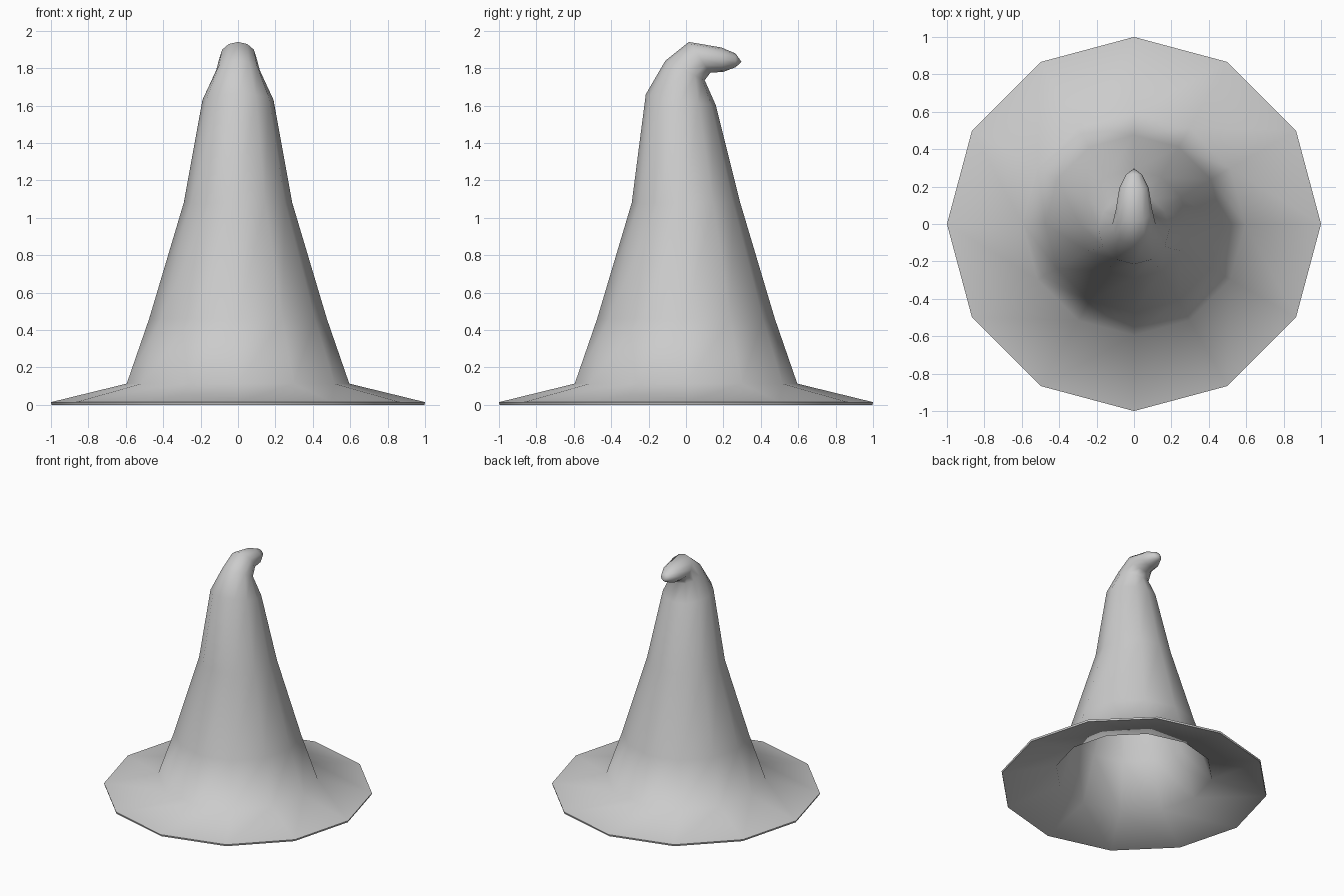
import bpy, bmesh, math

if "Cube" in bpy.data.objects:
    bpy.data.objects.remove(bpy.data.objects["Cube"])

SIDES = 12

# Rings: back-of-bend point (y, z), inner-bend point (y, z), half width in x
rings = [
    ((-1.0, 0.014), (1.0, 0.014), 1.0),       # brim edge
    ((-0.595, 0.113), (0.595, 0.113), 0.595), # brim meets cone
    ((-0.475, 0.46), (0.475, 0.46), 0.475),
    ((-0.29, 1.08), (0.29, 1.08), 0.29),
    ((-0.215, 1.66), (0.16, 1.60), 0.19),
    ((-0.11, 1.84), (0.10, 1.735), 0.117),    # start of the bend
    ((0.015, 1.94), (0.13, 1.775), 0.098),
    ((0.19, 1.91), (0.20, 1.78), 0.078),
    ((0.265, 1.878), (0.265, 1.805), 0.042),
]
tip = (0, 0.297, 1.833)

# Hat skin lofted ring by ring
bm = bmesh.new()
loops = []
for (y0, z0), (y1, z1), w in rings:
    loop = []
    for i in range(SIDES):
        a = 2 * math.pi * i / SIDES
        c, s = math.cos(a), math.sin(a)
        loop.append(bm.verts.new((w * c,
                                  (y0 + y1) / 2 + (y1 - y0) / 2 * s,
                                  (z0 + z1) / 2 + (z1 - z0) / 2 * s)))
    loops.append(loop)
for a, b in zip(loops, loops[1:]):
    for i in range(SIDES):
        j = (i + 1) % SIDES
        bm.faces.new((a[i], a[j], b[j], b[i]))

# Closed tip
t = bm.verts.new(tip)
for i in range(SIDES):
    bm.faces.new((loops[-1][i], loops[-1][(i + 1) % SIDES], t))

mesh = bpy.data.meshes.new("pointed_hat")
bm.to_mesh(mesh)
bm.free()
hat = bpy.data.objects.new("pointed_hat", mesh)
bpy.context.collection.objects.link(hat)

# Thin hollow shell, open underneath
shell = hat.modifiers.new("shell", 'SOLIDIFY')
shell.thickness = 0.0145
shell.offset = -1

bpy.context.view_layer.objects.active = hat
hat.select_set(True)
bpy.ops.object.modifier_apply(modifier=shell.name)
bpy.ops.object.shade_smooth_by_angle(angle=math.radians(75))
